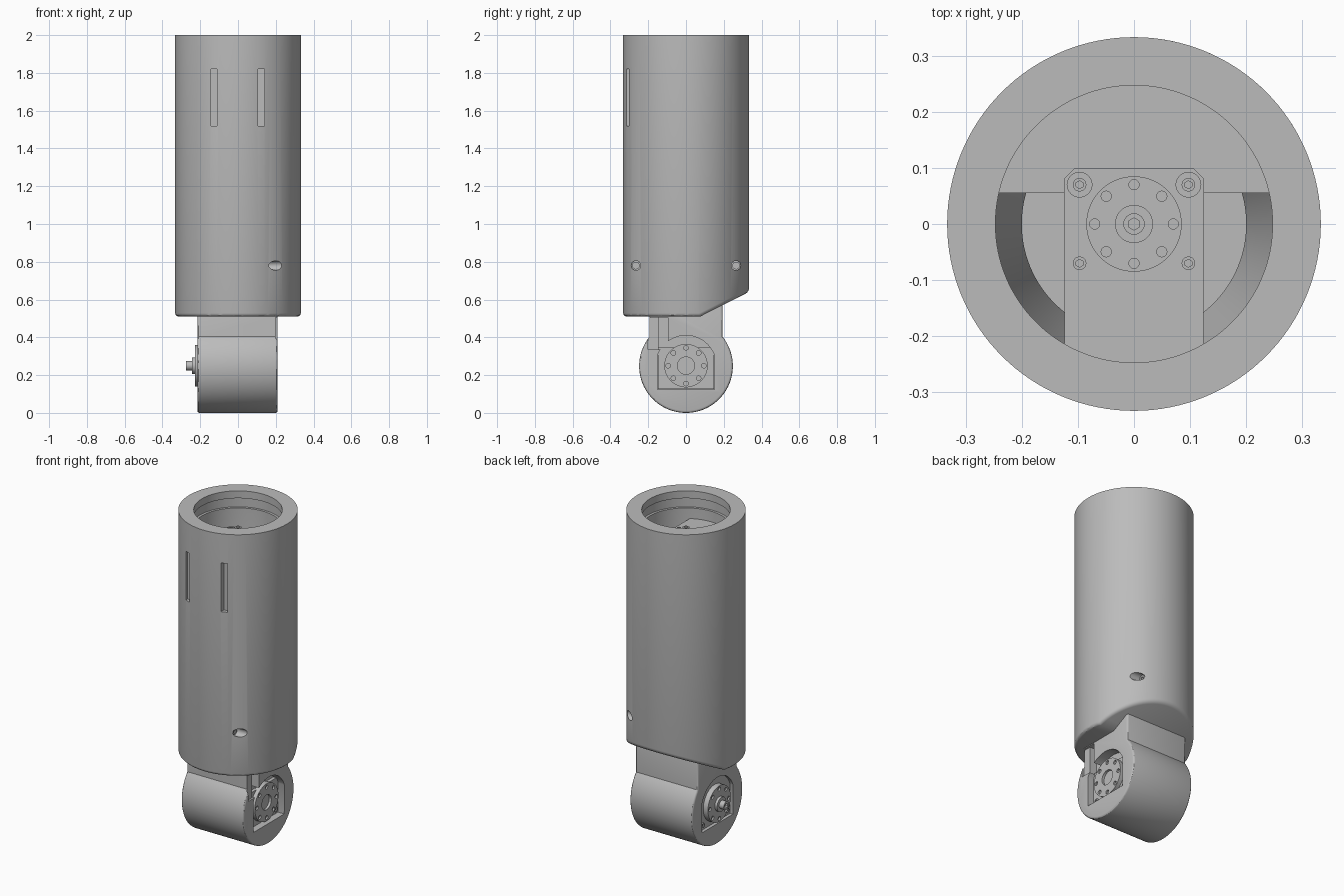
import bpy, bmesh, math
from math import radians, cos, sin, pi
from mathutils import Matrix, Vector

if "Cube" in bpy.data.objects:
    bpy.data.objects.remove(bpy.data.objects["Cube"])

grey = bpy.data.materials.new("satin grey")
grey.use_nodes = True
COLOUR = (0.5, 0.5, 0.5, 1)
grey.diffuse_color = COLOUR
grey.node_tree.nodes["Principled BSDF"].inputs["Base Color"].default_value = COLOUR
parts = []

# Axis frames: local z becomes the named direction
UP = Matrix.Identity(4)
LEFT = Matrix(((0, 0, 1, 0), (1, 0, 0, 0), (0, 1, 0, 0), (0, 0, 0, 1)))
RIGHT = Matrix(((0, 0, -1, 0), (-1, 0, 0, 0), (0, 1, 0, 0), (0, 0, 0, 1)))


def finish(name, bm, matrix=UP):
    bmesh.ops.transform(bm, matrix=matrix, verts=bm.verts)
    bmesh.ops.recalc_face_normals(bm, faces=bm.faces)
    me = bpy.data.meshes.new(name)
    bm.to_mesh(me)
    bm.free()
    me.materials.append(grey)
    ob = bpy.data.objects.new(name, me)
    bpy.context.collection.objects.link(ob)
    parts.append(ob)
    return ob


def prism(name, outline, low, high, matrix=UP):
    bm = bmesh.new()
    face = bm.faces.new([bm.verts.new((a, b, low)) for a, b in outline])
    ext = bmesh.ops.extrude_face_region(bm, geom=[face])
    new = [v for v in ext["geom"] if isinstance(v, bmesh.types.BMVert)]
    bmesh.ops.translate(bm, verts=new, vec=(0, 0, high - low))
    return finish(name, bm, matrix)


def discs(name, items, matrix=UP, sides=32):
    """Cylinders given as (x, y, low, high, radius)."""
    bm = bmesh.new()
    for x, y, low, high, r in items:
        place = Matrix.Translation((x, y, (low + high) / 2))
        bmesh.ops.create_cone(bm, cap_ends=True, segments=sides, radius1=r,
                              radius2=r, depth=high - low, matrix=place)
    return finish(name, bm, matrix)


def lathe(name, profile, sides=128):
    bm = bmesh.new()
    verts = [bm.verts.new((r, 0, z)) for r, z in profile]
    edges = [bm.edges.new(pair) for pair in zip(verts, verts[1:])]
    bmesh.ops.spin(bm, geom=verts + edges, axis=(0, 0, 1), cent=(0, 0, 0),
                   angle=2 * pi, steps=sides)
    bmesh.ops.remove_doubles(bm, verts=bm.verts, dist=1e-5)
    return finish(name, bm)


def bake(ob):
    graph = bpy.context.evaluated_depsgraph_get()
    me = bpy.data.meshes.new_from_object(ob.evaluated_get(graph))
    ob.modifiers.clear()
    ob.data = me


def cut(ob, *cutters):
    for cutter in cutters:
        mod = ob.modifiers.new("cut", "BOOLEAN")
        mod.object, mod.operation, mod.solver = cutter, "DIFFERENCE", "EXACT"
    bake(ob)
    for cutter in cutters:
        parts.remove(cutter)
        bpy.data.objects.remove(cutter)


def arc(r, start, end, steps, cy=0):
    angles = [radians(start + (end - start) * i / steps) for i in range(steps + 1)]
    return [(r * cos(a), cy + r * sin(a)) for a in angles]


def box(x0, x1, y0, y1):
    return [(x0, y0), (x1, y0), (x1, y1), (x0, y1)]


# Outer sleeve, with a slanted rear underside and rounded lower rim
bm = bmesh.new()
bmesh.ops.create_cone(bm, cap_ends=True, segments=128, radius1=0.333, radius2=0.333,
                      depth=1.49, matrix=Matrix.Translation((0, 0, 1.255)))
cutting = bmesh.ops.bisect_plane(bm, geom=bm.verts[:] + bm.edges[:] + bm.faces[:],
                                 plane_co=(0, 0.075, 0.51), plane_no=(0, 0.13, -0.258),
                                 clear_outer=True)
bmesh.ops.holes_fill(bm, edges=[e for e in bm.edges if e.is_boundary], sides=0)
bm.normal_update()
rim = [e for e in bm.edges if len(e.link_faces) == 2
       and min(f.normal.z for f in e.link_faces) < -0.5
       and max(abs(f.normal.z) for f in e.link_faces) > 0.5
       and any(abs(f.normal.z) < 0.1 for f in e.link_faces)]
bmesh.ops.bevel(bm, geom=rim, offset=0.018, segments=3, profile=0.5, affect="EDGES")
sleeve = finish("outer_sleeve", bm)

# Bore with retaining groove and tapered seat
bore = lathe("bore_cutter", [(0, 2.1), (0.247, 2.1), (0.247, 1.955), (0.262, 1.955),
                             (0.262, 1.895), (0.247, 1.895), (0.247, 1.2), (0.2, 1.05),
                             (0.2, 0.95), (0, 0.95)])
slots = [prism("slot_cutter", box(x - 0.017, x + 0.017, -0.4, -0.285), 1.52, 1.82)
         for x in (-0.127, 0.122)]
screw_holes = discs("screw_cutter", [(y, 0.78, 0.155, 0.4, 0.025) for y in (-0.265, 0.265)], LEFT)
cut(sleeve, bore, screw_holes, *slots)

# Screws sunk into the sleeve
screws = discs("sleeve_screws", [(y, 0.78, 0.15, 0.165, 0.02) for y in (-0.265, 0.265)], LEFT)
cut(screws, discs("socket_cutter", [(y, 0.78, 0.158, 0.2, 0.011) for y in (-0.265, 0.265)], LEFT, 6))

# Half-round shelf inside the bore
prism("inner_shelf", [(-0.243, 0.055)] + arc(0.25, 167, 13, 40) + [(0.243, 0.055)], 0.94, 1.3)

# Upper drive housing, trimmed to the bore
upper = prism("upper_drive", arc(0.248, 240, 300, 20)
              + [(0.125, 0.08), (0.105, 0.1), (-0.105, 0.1), (-0.125, 0.08)], 0.94, 1.83)
seats = discs("seat_cutter", [(x, 0.07, 1.82, 1.9, 0.022) for x in (-0.097, 0.097)])
cut(upper, seats)

# Joint body: round end with a neck running up into the sleeve
tangent = math.degrees(math.acos(0.193 / 0.248))
joint = prism("joint_body", [(-0.193, 0.6)] + arc(0.248, 180 - tangent, 360 + tangent, 96, 0.248)
              + [(0.193, 0.6)], -0.215, 0.21, LEFT)
bevel = joint.modifiers.new("rounded rim", "BEVEL")
bevel.width, bevel.segments, bevel.angle_limit = 0.012, 3, radians(60)
bake(joint)

# Arched pockets on both sides and the cable channel
arch = [(-0.15, 0.125), (0.15, 0.125)] + arc(0.16, 20, 160, 32, 0.25)
cut(joint, prism("left_pocket", arch, 0.15, 0.3, LEFT),
    prism("right_pocket", arch, 0.195, 0.3, RIGHT),
    prism("cable_channel", box(-0.145, -0.095, 0.335, 0.506), 0.15, 0.3, LEFT),
    prism("cable_step", box(-0.2, -0.14, 0.335, 0.506), 0.198, 0.3, LEFT))

# Drive face plate in the left pocket
prism("drive_plate", [(-0.148, 0.127), (0.148, 0.127), (0.148, 0.33), (0.133, 0.345),
                      (-0.148, 0.345)], 0.14, 0.17, LEFT)


def drive_face(name, matrix, s, height, hub, corners):
    """Output disc with a bolt circle, optional hub and shaft, and corner bolts."""
    disc = discs(name + "_disc", [(0, 0, -0.01, height, 0.085 * s)], matrix, 64)
    ring = [(0.07 * s * cos(i * pi / 4), 0.07 * s * sin(i * pi / 4), height - 0.01, height + 0.02,
             0.009 * s) for i in range(8)]
    if not hub:
        ring.append((0, 0, height - 0.015, height + 0.02, 0.034 * s))
    cut(disc, discs("bolt_cutter", ring, matrix, 24))
    if hub:
        discs(name + "_hub", [(0, 0, height - 0.01, height + 0.016, 0.034 * s)], matrix)
        shaft = discs(name + "_shaft", [(0, 0, height, height + 0.047, 0.019 * s)], matrix)
        cut(shaft, discs("hex_cutter", [(0, 0, height + 0.035, height + 0.06, 0.011 * s)], matrix, 6))
    bolts = discs(name + "_bolts", [(x, y, -0.012, 0.006, 0.012 * s) for x, y in corners], matrix)
    cut(bolts, discs("hex_cutter", [(x, y, 0, 0.02, 0.007 * s) for x, y in corners], matrix, 6))


low = [(-0.119, -0.095), (0.119, -0.095)]
drive_face("upper_drive", Matrix.Translation((0, 0, 1.83)), 1, 0.015, True,
           [(x, y) for x in (-0.097, 0.097) for y in (-0.07, 0.07)])
drive_face("left_drive", Matrix.Translation((0.17, 0, 0.25)) @ LEFT, 1.35, 0.025, False, low)
drive_face("right_drive", Matrix.Translation((-0.195, 0, 0.25)) @ RIGHT, 1.3, 0.032, True, low)

# Smooth round surfaces, keep edges crisp
bpy.ops.object.select_all(action="DESELECT")
for ob in parts:
    ob.select_set(True)
bpy.context.view_layer.objects.active = sleeve
bpy.ops.object.shade_smooth_by_angle(angle=radians(30))
